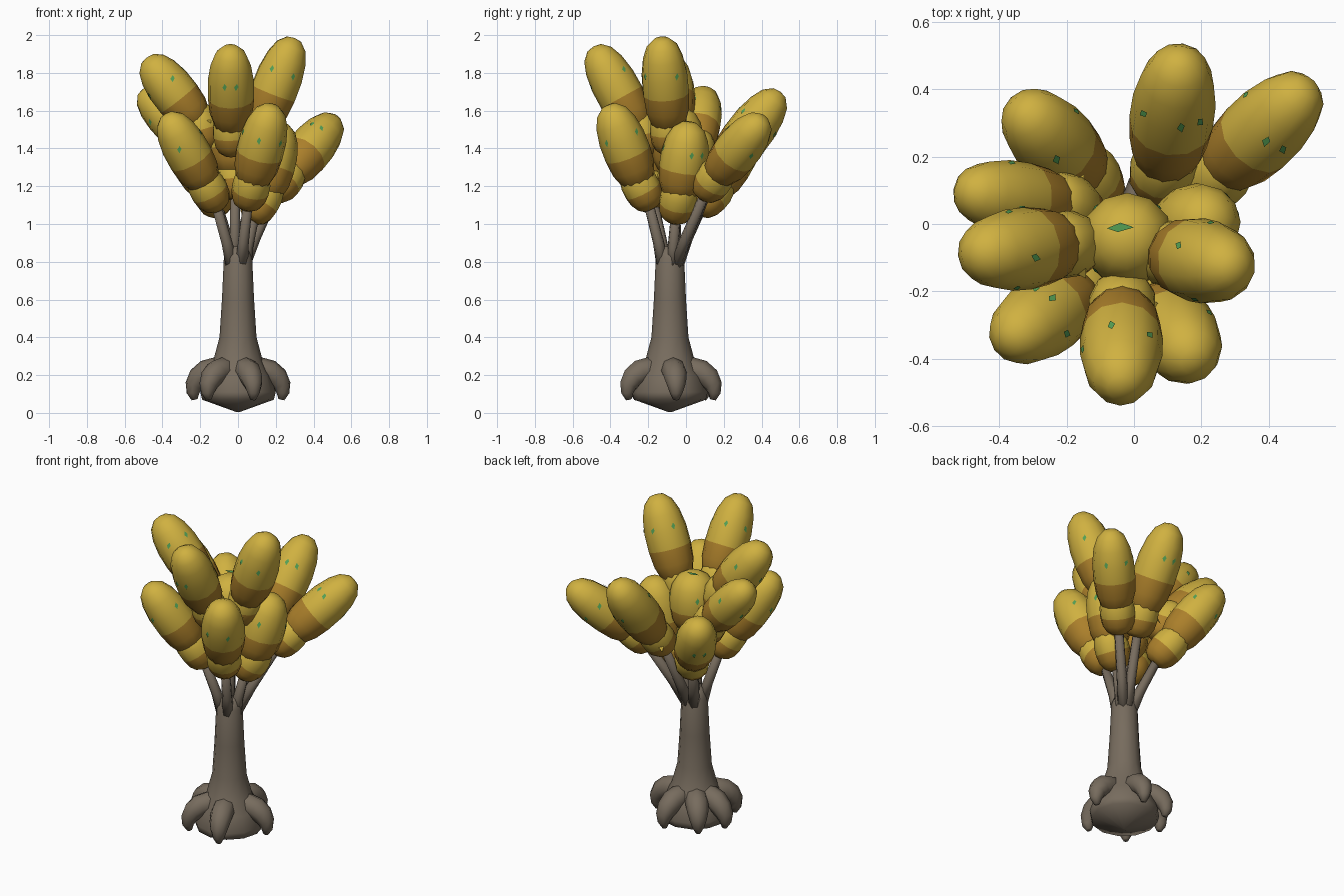
import bpy, bmesh, math, random
from mathutils import Vector

if "Cube" in bpy.data.objects:
    bpy.data.objects.remove(bpy.data.objects["Cube"])

random.seed(4)


def material(name, rgb):
    m = bpy.data.materials.new(name)
    m.diffuse_color = (*rgb, 1)
    m.use_nodes = True
    m.node_tree.nodes["Principled BSDF"].inputs["Base Color"].default_value = m.diffuse_color
    return m


YELLOW = material("bud yellow", (0.63, 0.44, 0.052))
BROWN = material("bud brown", (0.41, 0.215, 0.024))
BARK = material("bark grey brown", (0.185, 0.15, 0.112))
GREEN = material("fleck green", (0.09, 0.35, 0.09))


def finish(name, bm, mats, smooth=True):
    bmesh.ops.recalc_face_normals(bm, faces=bm.faces)
    for f in bm.faces:
        f.smooth = smooth
    me = bpy.data.meshes.new(name)
    bm.to_mesh(me)
    bm.free()
    for m in mats:
        me.materials.append(m)
    ob = bpy.data.objects.new(name, me)
    bpy.context.collection.objects.link(ob)
    return ob


def tube(name, points, radii, sides=8, side_axis=(1, 0, 0)):
    """Tapered closed tube; side_axis keeps the rings from twisting."""
    bm = bmesh.new()
    pts = [Vector(p) for p in points]
    rings = []
    for i, p in enumerate(pts):
        d = pts[min(i + 1, len(pts) - 1)] - pts[max(i - 1, 0)]
        v = d.cross(Vector(side_axis)).normalized()
        u = v.cross(d).normalized()
        rings.append([bm.verts.new(p + radii[i] * (u * math.cos(a) + v * math.sin(a)))
                      for a in (2 * math.pi * k / sides for k in range(sides))])
    for a, b in zip(rings, rings[1:]):
        for k in range(sides):
            n = (k + 1) % sides
            bm.faces.new((a[k], a[n], b[n], b[k]))
    bm.faces.new(rings[0][::-1])
    bm.faces.new(rings[-1])
    return finish(name, bm, [BARK])


def bud(name, base, tip, r, band=0.4):
    """Egg shaped bud, brown on its lower part."""
    base, tip = Vector(base), Vector(tip)
    axis = tip - base
    q = axis.to_track_quat('Z', 'Y')
    prof = [(0.45, 0), (0.74, 0.08), (0.93, 0.22), (1.0, band),
            (0.99, 0.6), (0.87, 0.78), (0.66, 0.91), (0.33, 0.985)]
    sides = 12
    bm = bmesh.new()
    rings = []
    for w, t in prof:
        rings.append([bm.verts.new(base + q @ Vector((r * w * math.cos(a), r * w * math.sin(a), t * axis.length)))
                      for a in (2 * math.pi * k / sides for k in range(sides))])
    for i, (a, b) in enumerate(zip(rings, rings[1:])):
        for k in range(sides):
            n = (k + 1) % sides
            bm.faces.new((a[k], a[n], b[n], b[k])).material_index = int(i < 3)
    bm.faces.new(rings[0][::-1]).material_index = 1
    top = bm.verts.new(tip)
    for k in range(sides):
        bm.faces.new((rings[-1][k], rings[-1][(k + 1) % sides], top))
    return finish(name, bm, [YELLOW, BROWN])


def chip(name, centre, normal, w, l, mat):
    """Small thin pointed plate."""
    bm = bmesh.new()
    q = Vector(normal).to_track_quat('Z', 'Y')
    vs = [bm.verts.new(Vector(centre) + q @ Vector(p))
          for p in ((-w, 0, 0), (0, -l, 0), (w, 0.2 * l, 0), (0.2 * w, l, 0))]
    bm.faces.new(vs)
    return finish(name, bm, [mat], False)


# trunk with swollen foot, offset toward the front
CY = -0.085
tube("trunk", [(0, CY, z) for z in (0.005, 0.07, 0.11, 0.2, 0.28, 0.4, 0.6, 0.82, 0.88)],
     [0.01, 0.19, 0.2, 0.17, 0.13, 0.098, 0.085, 0.075, 0.05], 12)

# hooked roots
for i, deg in enumerate((-70, 8, 78, 130, 172, 228)):
    c, s = math.cos(math.radians(deg)), math.sin(math.radians(deg))
    path = [(0.06, 0.23), (0.12, 0.228), (0.17, 0.215), (0.21, 0.185), (0.235, 0.145), (0.24, 0.105), (0.232, 0.07)]
    tube(f"root_{i + 1}", [(c * d, CY + s * d, z) for d, z in path],
         [0.06, 0.066, 0.066, 0.06, 0.048, 0.034, 0.016], 8, (-s, c, 0))

# large buds: base, tip, radius
BUDS = [
    ((0.25, 0.15, 1.24), (0.52, 0.41, 1.56), 0.12),
    ((-0.14, 0.14, 1.16), (-0.34, 0.35, 1.52), 0.12),
    ((-0.16, -0.20, 1.19), (-0.38, -0.35, 1.58), 0.12),
    ((0.07, -0.24, 1.2), (0.18, -0.41, 1.63), 0.125),
    ((0.13, -0.04, 1.13), (0.23, 0.02, 1.54), 0.128),
    ((0.09, 0.17, 1.27), (0.14, 0.50, 1.70), 0.125),
    ((-0.2, 0.05, 1.38), (-0.51, 0.10, 1.71), 0.112),
    ((-0.2, -0.06, 1.52), (-0.485, -0.09, 1.88), 0.122),
    ((-0.035, -0.24, 1.49), (-0.04, -0.49, 1.94), 0.123),
    ((0.11, -0.09, 1.5), (0.30, -0.13, 1.985), 0.125),
    ((-0.02, -0.05, 1.26), (-0.02, -0.04, 1.62), 0.138),
]
fork = Vector((0, CY, 0.9))
for i, (b, t, r) in enumerate(BUDS):
    b, t = Vector(b), Vector(t)
    bud(f"bud_{i + 1}", b, t, r)
    # smaller bud below, and its branch
    d = (fork - b).normalized()
    low = b + d * 0.13
    bud(f"lower_bud_{i + 1}", low, b - d * 0.13, 0.1)
    if i < 6 or i == 10:
        side = Vector((low.x, low.y - CY, 0))
        start = Vector((0, CY, 0.78)) + side.normalized() * 0.04
        tube(f"branch_{i + 1}", [start, start.lerp(low, 0.4), low - d * 0.05], [0.036, 0.03, 0.026], 7)
    # green flecks and loose yellow scales
    ax = (t - b).normalized()
    q = ax.to_track_quat('Z', 'Y')
    for k in range(5):
        a = (random.choice((0, 1)) + 2.4 * k // 1 + 0.5) * math.pi / 6
        n = q @ Vector((math.cos(a), math.sin(a), 0))
        chip(f"fleck_{i + 1}_{k + 1}", b.lerp(t, 0.64) + n * r * 0.968, n + ax * 0.18, 0.012, 0.02, GREEN)
    a = random.uniform(0, 2 * math.pi)
    n = q @ Vector((math.cos(a), math.sin(a), 0))
    chip(f"scale_{i + 1}", b + n * r * 0.8, n + Vector((0, 0, 1)), 0.016, 0.03, YELLOW)
chip("crown_fleck", (-0.04, -0.01, 1.622), (0, 0, 1), 0.04, 0.014, GREEN)
